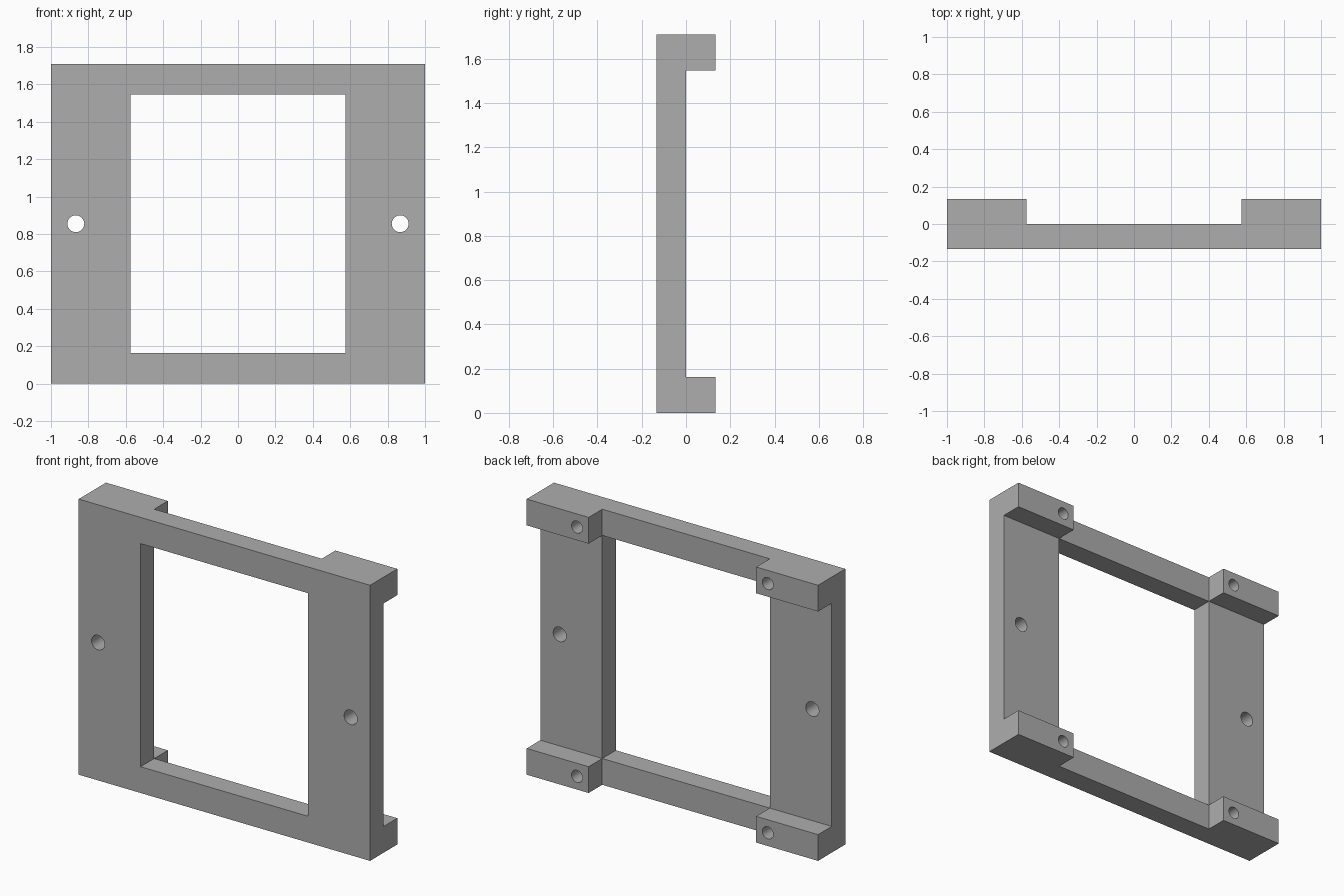
import bpy
import math

cube = bpy.data.objects.get("Cube")
if cube:
    bpy.data.objects.remove(cube, do_unlink=True)

WIDTH, DEPTH, HEIGHT = 2.0, 0.267, 1.71
OPEN_X = 0.575                # half width of the opening
RAIL = 0.163                  # height of the top and bottom rails
MID_Z = HEIGHT / 2

grey = bpy.data.materials.new("grey")
grey.use_nodes = True
colour = (0.42, 0.42, 0.42, 1)
grey.diffuse_color = colour
grey.node_tree.nodes["Principled BSDF"].inputs["Base Color"].default_value = colour


def box(name, size, centre):
    bpy.ops.mesh.primitive_cube_add(size=1, location=centre)
    obj = bpy.context.object
    obj.name = name
    obj.scale = size
    bpy.ops.object.transform_apply(location=True, rotation=False, scale=True)
    return obj


def bore(name, radius, x, z, y_from, y_to):
    bpy.ops.mesh.primitive_cylinder_add(
        vertices=48, radius=radius, depth=y_to - y_from,
        location=(x, (y_from + y_to) / 2, z), rotation=(math.pi / 2, 0, 0))
    obj = bpy.context.object
    obj.name = name
    return obj


def cut(target, cutter):
    mod = target.modifiers.new("cut", 'BOOLEAN')
    mod.operation = 'DIFFERENCE'
    mod.solver = 'EXACT'
    mod.object = cutter
    bpy.context.view_layer.objects.active = target
    bpy.ops.object.modifier_apply(modifier=mod.name)
    bpy.data.objects.remove(cutter, do_unlink=True)


# Solid slab that the frame is cut from
frame = box("mounting_frame", (WIDTH, DEPTH, HEIGHT), (0, 0, MID_Z))
frame.data.materials.clear()
frame.data.materials.append(grey)

# Back channels leave four raised corner blocks; then the central opening
inner_height = HEIGHT - 2 * RAIL
cut(frame, box("upright_channel", (2 * OPEN_X, 1, 3), (0, 0.5, MID_Z)))
cut(frame, box("cross_channel", (3, 1, inner_height), (0, 0.5, MID_Z)))
cut(frame, box("opening", (2 * OPEN_X, 2, inner_height), (0, 0, MID_Z)))

# Through holes in the side posts and blind holes in the corner blocks
for side in (-1, 1):
    cut(frame, bore("post_hole", 0.045, side * 0.867, MID_Z, -0.5, 0.5))
    for z in (RAIL / 2, HEIGHT - RAIL / 2):
        cut(frame, bore("block_hole", 0.0375, side * 0.655, z, -0.067, 0.3))

# Smooth hole walls, crisp edges
bpy.ops.object.select_all(action='DESELECT')
frame.select_set(True)
bpy.context.view_layer.objects.active = frame
bpy.ops.object.shade_smooth_by_angle(angle=math.radians(30))
